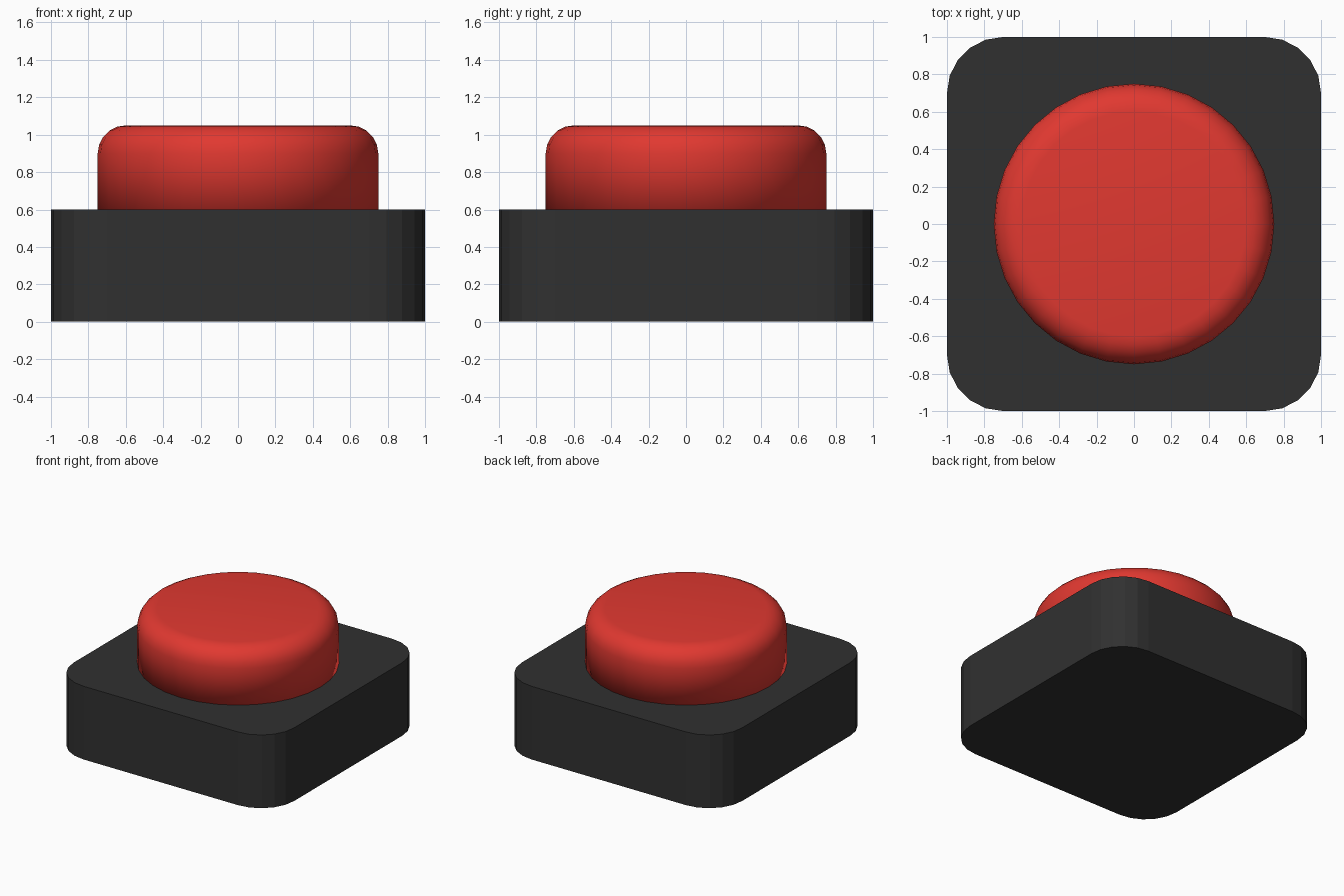
import bpy
import bmesh

if "Cube" in bpy.data.objects:
    bpy.data.objects.remove(bpy.data.objects["Cube"])


def bevel_edges(obj, test, radius, segments):
    """Round every edge of obj whose two end points pass the test."""
    bm = bmesh.new()
    bm.from_mesh(obj.data)
    edges = [e for e in bm.edges if test(e.verts[0].co, e.verts[1].co)]
    bmesh.ops.bevel(bm, geom=edges, offset=radius, offset_type='OFFSET',
                    segments=segments, profile=0.5, affect='EDGES')
    bm.to_mesh(obj.data)
    bm.free()


def paint(obj, name, color):
    mat = bpy.data.materials.new(name)
    mat.diffuse_color = color
    mat.use_nodes = True
    mat.node_tree.nodes["Principled BSDF"].inputs["Base Color"].default_value = mat.diffuse_color
    obj.data.materials.append(mat)


# Square housing with rounded vertical corners
bpy.ops.mesh.primitive_cube_add(size=2, location=(0, 0, 0.3))
base = bpy.context.object
base.name = "button_base"
base.scale.z = 0.3
bpy.ops.object.transform_apply(location=False, rotation=False, scale=True)
bevel_edges(base, lambda a, b: abs(a.z - b.z) > 0.1, 0.3, 5)
paint(base, "dark_plastic", (0.03, 0.03, 0.03, 1))

# Round push cap with a soft top rim
bpy.ops.mesh.primitive_cylinder_add(vertices=32, radius=0.75, depth=0.5,
                                    location=(0, 0, 0.8))
cap = bpy.context.object
cap.name = "push_cap"
bevel_edges(cap, lambda a, b: a.z > 0.2 and b.z > 0.2, 0.15, 5)
bpy.ops.object.shade_smooth()
paint(cap, "red_plastic", (0.75, 0.04, 0.03, 1))
